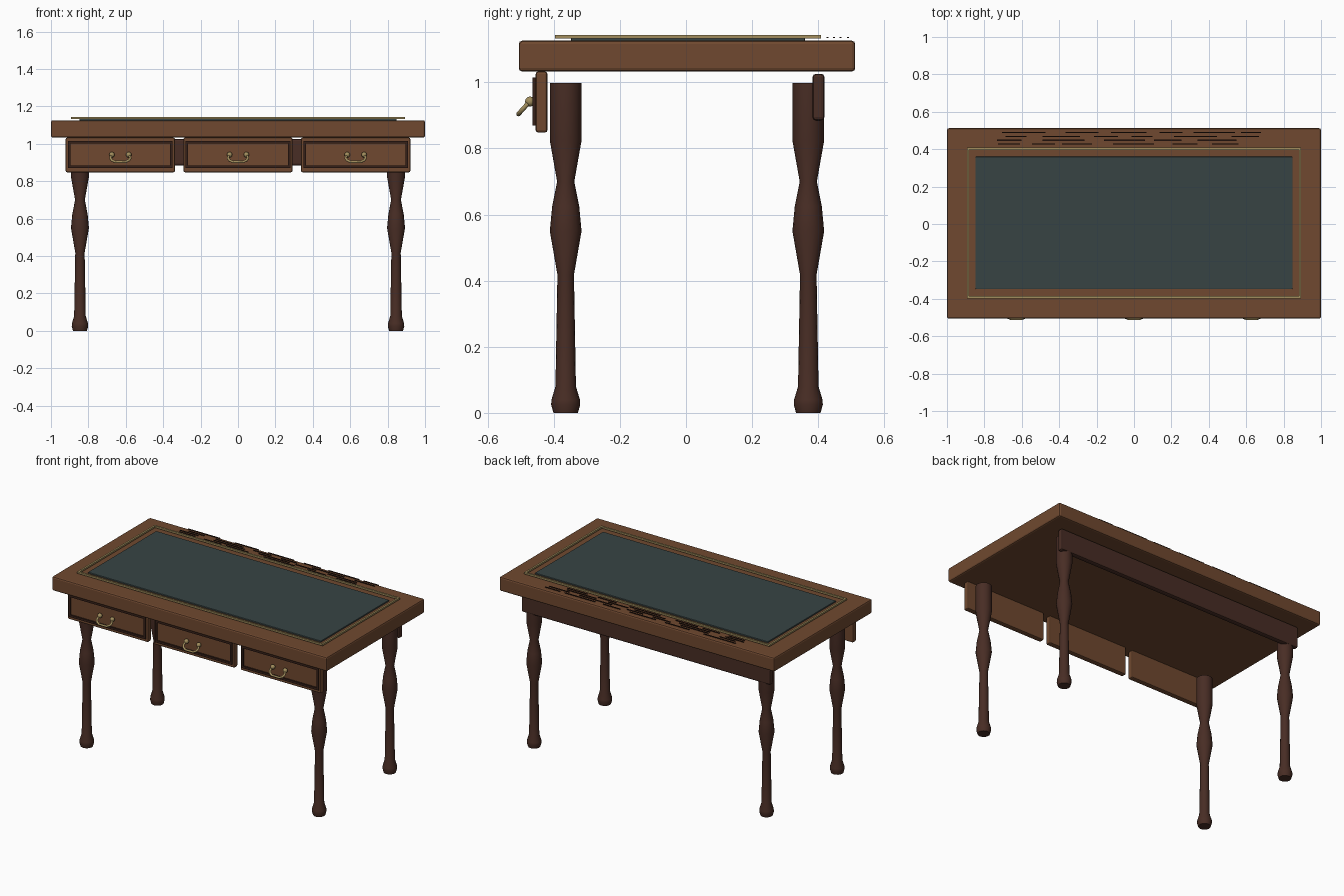
import bpy, bmesh, math, random
from mathutils import Vector

if "Cube" in bpy.data.objects:
    bpy.data.objects.remove(bpy.data.objects["Cube"])

random.seed(4)


def mat(name, rgb):
    m = bpy.data.materials.new(name)
    m.diffuse_color = (*rgb, 1)
    m.use_nodes = True
    m.node_tree.nodes["Principled BSDF"].inputs["Base Color"].default_value = m.diffuse_color
    return m


WOOD = mat("warm wood", (0.16, 0.066, 0.029))
DARK = mat("dark turned wood", (0.065, 0.026, 0.018))
TRIM = mat("dark trim", (0.035, 0.014, 0.009))
LEATHER = mat("green leather", (0.038, 0.057, 0.057))
BRASS = mat("brass", (0.36, 0.27, 0.11))


def finish(name, bm, m):
    bmesh.ops.recalc_face_normals(bm, faces=bm.faces)
    me = bpy.data.meshes.new(name)
    bm.to_mesh(me)
    bm.free()
    me.materials.append(m)
    ob = bpy.data.objects.new(name, me)
    bpy.context.collection.objects.link(ob)
    return ob


def add_box(bm, x0, x1, y0, y1, z0, z1):
    verts = bmesh.ops.create_cube(bm, size=1)["verts"]
    for v in verts:
        v.co = Vector((x0 + (v.co.x + .5) * (x1 - x0),
                       y0 + (v.co.y + .5) * (y1 - y0),
                       z0 + (v.co.z + .5) * (z1 - z0)))


def box(name, m, x0, x1, y0, y1, z0, z1, bevel=0):
    bm = bmesh.new()
    add_box(bm, x0, x1, y0, y1, z0, z1)
    ob = finish(name, bm, m)
    if bevel:
        mod = ob.modifiers.new("bevel", 'BEVEL')
        mod.width = bevel
        mod.segments = 2
    return ob


def smooth(ob, deg=30):
    bpy.ops.object.select_all(action='DESELECT')
    ob.select_set(True)
    bpy.context.view_layer.objects.active = ob
    bpy.ops.object.shade_smooth_by_angle(angle=math.radians(deg))


def lathe(name, m, x, y, profile, n=16):
    bm = bmesh.new()
    rings = [[bm.verts.new((x + r * math.cos(2 * math.pi * i / n),
                            y + r * math.sin(2 * math.pi * i / n), z)) for i in range(n)]
             for r, z in profile]
    for a, b in zip(rings, rings[1:]):
        for i in range(n):
            j = (i + 1) % n
            bm.faces.new((a[i], a[j], b[j], b[i]))
    bm.faces.new(rings[0])
    bm.faces.new(rings[-1])
    smooth(finish(name, bm, m))


# Table top, leather writing surface
box("table_top", WOOD, -1, 1, -.506, .512, 1.033, 1.126, .01)
box("leather_surface", LEATHER, -.847, .847, -.348, .36, 1.124, 1.135, .003)

# Thin brass border
bm = bmesh.new()
w = .012
for y in (-.397, .408 - w):
    add_box(bm, -.893, .893, y, y + w, 1.133, 1.144)
for x in (-.893, .893 - w):
    add_box(bm, x, x + w, -.397 + w, .408 - w, 1.133, 1.144)
finish("brass_border", bm, BRASS)

# Dark grain strokes behind the border
bm = bmesh.new()
for y in (.428, .448, .468, .49):
    x = -.74 + random.uniform(0, .06)
    while x < .6:
        end = min(x + random.uniform(.1, .25), .72)
        add_box(bm, x, end, y - .003, y + .003, 1.134, 1.138)
        x = end + random.uniform(.03, .12)
finish("grain_strokes", bm, TRIM)

# Turned legs
LEG = [(.037, 0), (.044, .025), (.043, .04), (.031, .08), (.025, .418), (.048, .55),
       (.041, .624), (.026, .70), (.048, .824), (.048, .998)]
for sx, side in ((-1, "left"), (1, "right")):
    lathe(f"front_leg_{side}", DARK, sx * .845, -.364, LEG)
    lathe(f"back_leg_{side}", DARK, sx * .845, .37, LEG)

# Back apron
box("back_apron", DARK, -.905, .905, .383, .419, .885, 1.026, .01)

# Drawer fronts with raised bead and bail handle
for k, cx in enumerate((-.629, 0, .629), 1):
    box(f"drawer_front_{k}", WOOD, cx - .292, cx + .292, -.455, -.419, .848, 1.033, .008)
    bm = bmesh.new()
    t = .014
    for z in (.87, 1.015 - t):
        add_box(bm, cx - .28, cx + .28, -.464, -.454, z, z + t)
    for x in (cx - .28, cx + .28 - t):
        add_box(bm, x, x + t, -.464, -.454, .87 + t, 1.015 - t)
    finish(f"drawer_bead_{k}", bm, TRIM)

    # Handle knobs
    bm = bmesh.new()
    for s in (-1, 1):
        vs = bmesh.ops.create_uvsphere(bm, u_segments=14, v_segments=8, radius=.015)["verts"]
        bmesh.ops.translate(bm, verts=vs, vec=(cx + s * .045, -.472, .942))
    smooth(finish(f"handle_knobs_{k}", bm, BRASS), 60)

    # Bail
    cu = bpy.data.curves.new(f"handle_bail_{k}", 'CURVE')
    cu.dimensions = '3D'
    cu.bevel_depth = .007
    cu.bevel_resolution = 2
    cu.use_fill_caps = True
    pts = [(-.048, 0), (-.053, .5), (-.045, .8), (-.028, 1), (.028, 1), (.045, .8), (.053, .5), (.048, 0)]
    sp = cu.splines.new('POLY')
    sp.points.add(len(pts) - 1)
    for p, (x, f) in zip(sp.points, pts):
        p.co = (cx + x, -.473 - .034 * f, .942 - .038 * f, 1)
    cu.materials.append(BRASS)
    bpy.context.collection.objects.link(bpy.data.objects.new(f"handle_bail_{k}", cu))
